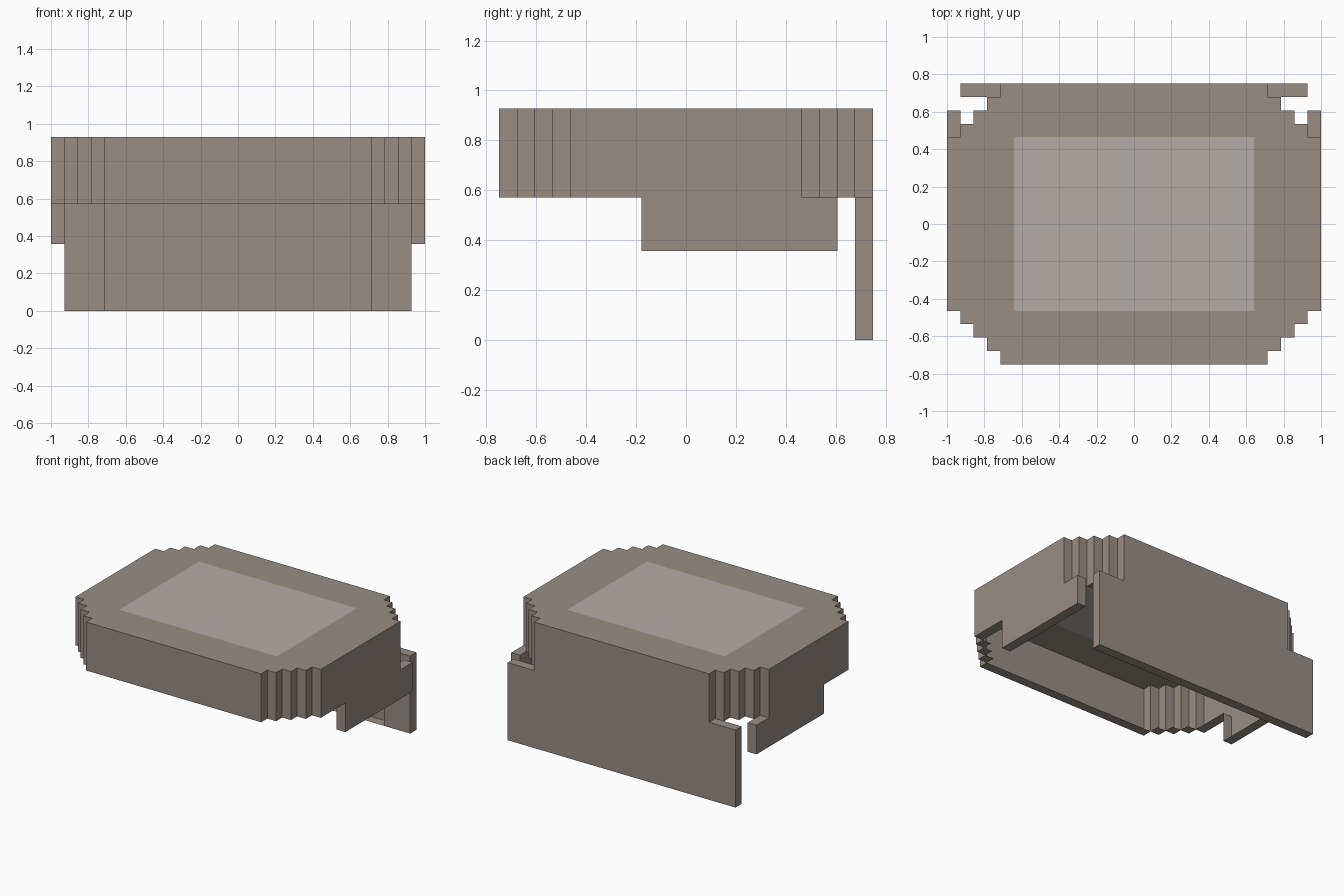
import bpy, bmesh

if "Cube" in bpy.data.objects:
    bpy.data.objects.remove(bpy.data.objects["Cube"])

U = 1 / 14                       # one grid step of the blocky model
TOP, RIM, FLAP = 13, 8, 5        # heights in grid steps
STEPS = 4                        # stairs at each corner of the cap


def material(name, color):
    m = bpy.data.materials.new(name)
    m.diffuse_color = color
    m.use_nodes = True
    m.node_tree.nodes["Principled BSDF"].inputs["Base Color"].default_value = m.diffuse_color
    return m


brown = material("warm_brown", (0.32, 0.268, 0.23, 1))
pale = material("pale_grey", (0.46, 0.41, 0.38, 1))


def finish(bm, name, mat):
    me = bpy.data.meshes.new(name)
    bmesh.ops.remove_doubles(bm, verts=bm.verts, dist=1e-5)
    bm.to_mesh(me)
    bm.free()
    me.materials.append(mat)
    ob = bpy.data.objects.new(name, me)
    bpy.context.collection.objects.link(ob)
    return ob


def sheet(bm, axis, at, sign, a, b):
    """Rectangle across the given axis; a and b span the next two axes."""
    corners = [(a[0], b[0]), (a[1], b[0]), (a[1], b[1]), (a[0], b[1])]
    verts = []
    for p, q in corners[::sign]:
        co = [0, 0, 0]
        co[axis], co[(axis + 1) % 3], co[(axis + 2) % 3] = at * U, p * U, q * U
        verts.append(bm.verts.new(co))
    bm.faces.new(verts)


def stepped_outline(hx, hy, steps):
    """Rectangle with staircase corners, counter-clockwise."""
    quarter = []
    for i in range(steps + 1):
        quarter.append((hx - i, hy - steps + i))
        if i < steps:
            quarter.append((hx - i - 1, hy - steps + i))
    back = quarter[::-1]
    return (quarter + [(-x, y) for x, y in back]
            + [(-x, -y) for x, y in quarter] + [(x, -y) for x, y in back])


# Thin cap: stepped outer wall
bm = bmesh.new()
outline = stepped_outline(14, 10.5, STEPS)
low, top = ([bm.verts.new((x * U, y * U, z * U)) for x, y in outline]
            for z in (RIM, TOP))
n = len(outline)
for i in range(n):
    j = (i + 1) % n
    bm.faces.new((low[i], low[j], top[j], top[i]))

# Cap top, left open where the pale panel sits
window = [bm.verts.new((x * U, y * U, TOP * U))
          for x, y in ((9, 6.5), (-9, 6.5), (-9, -6.5), (9, -6.5))]
edges = []
for ring in (top, window):
    for i, v in enumerate(ring):
        w = ring[(i + 1) % len(ring)]
        edges.append(bm.edges.get((v, w)) or bm.edges.new((v, w)))
for f in bmesh.ops.triangle_fill(bm, edges=edges, use_beauty=True)["geom"]:
    if isinstance(f, bmesh.types.BMFace):
        f.normal_update()
        if f.normal.z < 0:
            f.normal_flip()

# One-step-wide rim on the underside of the wall
sheet(bm, 2, RIM, -1, (-10, 10), (-10.5, -9.5))
for s in (-1, 1):
    sheet(bm, 2, RIM, -1, sorted((13 * s, 14 * s)), (-6.5, -2.5))
    for t in (-1, 1):
        for i in range(1, STEPS):
            sheet(bm, 2, RIM, -1, sorted(((13 - i) * s, (14 - i) * s)),
                  sorted(((5.5 + i) * t, (6.5 + i) * t)))
finish(bm, "thin_cap", brown)

# Pale panel in the top
bm = bmesh.new()
sheet(bm, 2, TOP, 1, (-9, 9), (-6.5, 6.5))
finish(bm, "top_panel", pale)

# Side flaps, open inwards except at the rear end
for name, s in (("left_flap", -1), ("right_flap", 1)):
    bm = bmesh.new()
    across = sorted((13 * s, 14 * s))
    heights = (FLAP, RIM)
    sheet(bm, 0, 14 * s, s, (-2.5, 8.5), heights)
    sheet(bm, 0, 13 * s, -s, (6.5, 8.5), heights)
    sheet(bm, 1, -2.5, -1, heights, across)
    sheet(bm, 1, 8.5, 1, heights, across)
    sheet(bm, 2, FLAP, -1, across, (-2.5, 8.5))
    sheet(bm, 2, RIM, 1, across, (6.5, 8.5))
    finish(bm, name, brown)

# Long back flap, open inwards between its two wings
bm = bmesh.new()
sheet(bm, 1, 10.5, 1, (0, RIM), (-13, 13))
sheet(bm, 2, 0, -1, (-13, 13), (9.5, 10.5))
for s in (-1, 1):
    wing = sorted((10 * s, 13 * s))
    sheet(bm, 0, 13 * s, s, (9.5, 10.5), (0, RIM))
    sheet(bm, 1, 9.5, -1, (0, RIM), wing)
    sheet(bm, 2, RIM, 1, wing, (9.5, 10.5))
finish(bm, "back_flap", brown)
